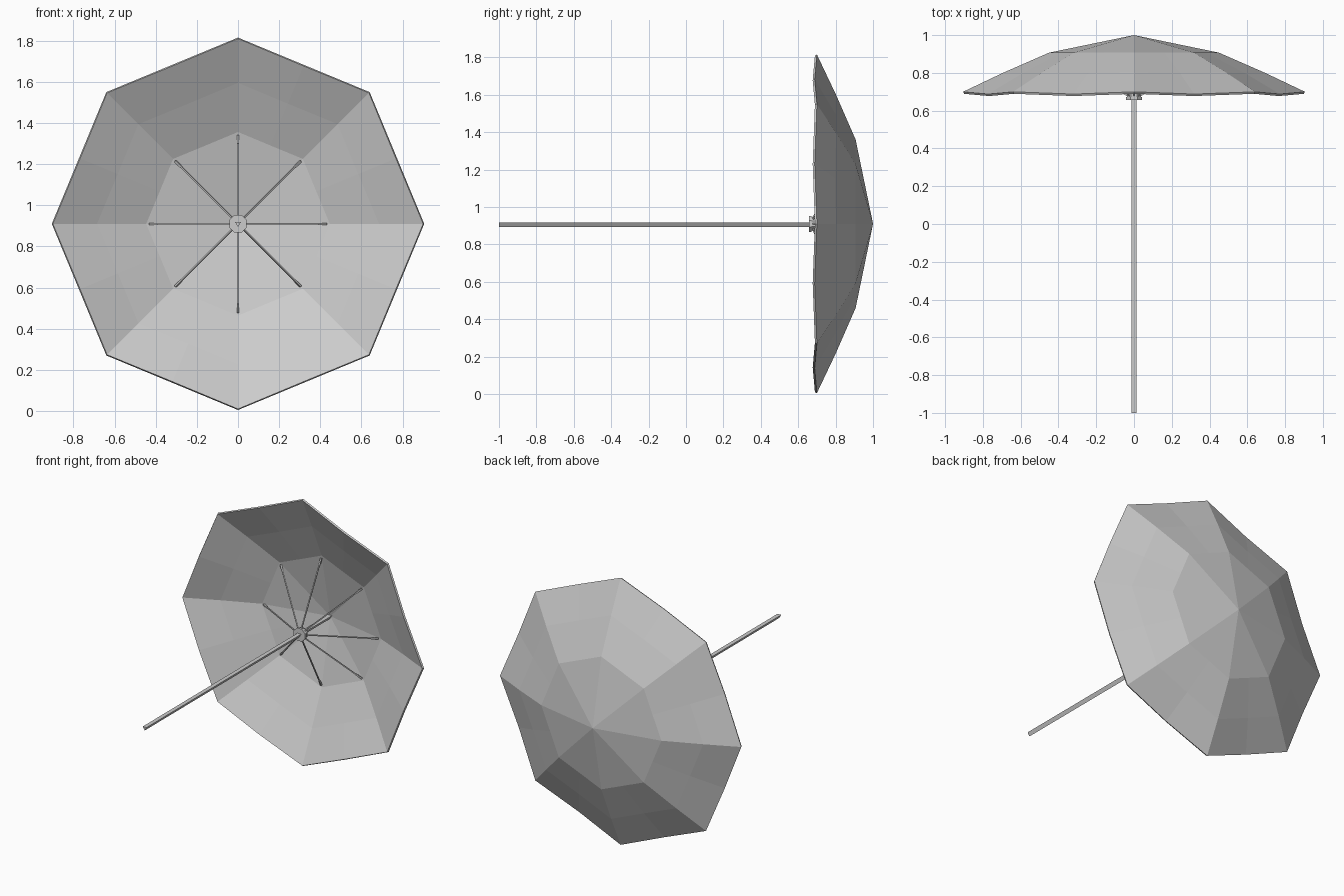
import bpy, bmesh, math
from mathutils import Vector

cube = bpy.data.objects.get("Cube")
if cube:
    bpy.data.objects.remove(cube, do_unlink=True)

MID = 0.91      # height of the shaft axis
SIDES = 8

grey = bpy.data.materials.new("light_grey")
grey.use_nodes = True
colour = (0.6, 0.6, 0.6, 1)
grey.diffuse_color = colour
grey.node_tree.nodes["Principled BSDF"].inputs["Base Color"].default_value = colour


def add_part(name, bm):
    bmesh.ops.recalc_face_normals(bm, faces=bm.faces)
    mesh = bpy.data.meshes.new(name)
    bm.to_mesh(mesh)
    bm.free()
    mesh.materials.append(grey)
    part = bpy.data.objects.new(name, mesh)
    bpy.context.collection.objects.link(part)
    return part


def around(radius, angle, y):
    """Point at a radius and angle about the shaft axis."""
    return Vector((radius * math.sin(angle), y, MID + radius * math.cos(angle)))


def prism(bm, start, end, r1, r2, sides, turn=0.0):
    """Straight tapered bar between two points."""
    axis = (end - start).normalized()
    up = Vector((0, 0, 1)) if abs(axis.z) < 0.8 else Vector((1, 0, 0))
    side = axis.cross(up).normalized()
    up = side.cross(axis)
    rings = []
    for centre, r in ((start, r1), (end, r2)):
        angles = [turn + math.tau * i / sides for i in range(sides)]
        rings.append([bm.verts.new(centre + r * (up * math.cos(a) + side * math.sin(a)))
                      for a in angles])
    for i in range(sides):
        j = (i + 1) % sides
        bm.faces.new((rings[0][i], rings[0][j], rings[1][j], rings[1][i]))
    bm.faces.new(rings[0])
    bm.faces.new(rings[1])


# Canopy: eight flat panels, each sagging slightly between the ribs
profile = [(0.45, 0.907, 0.0), (0.69, 0.802, 0.004), (0.905, 0.70, 0.012)]
bm = bmesh.new()
apex = bm.verts.new((0, 1.0, MID))
count = SIDES * 2
rings = []
for radius, y, sag in profile:
    ring = []
    for i in range(count):
        middle = i % 2
        r = radius * (math.cos(math.pi / SIDES) if middle else 1)
        ring.append(bm.verts.new(around(r, math.tau * i / count, y - sag * middle)))
    rings.append(ring)
for i in range(count):
    j = (i + 1) % count
    bm.faces.new((apex, rings[0][i], rings[0][j]))
    for inner, outer in zip(rings, rings[1:]):
        bm.faces.new((inner[i], outer[i], outer[j], inner[j]))
canopy = add_part("canopy", bm)
cloth = canopy.modifiers.new("thickness", "SOLIDIFY")
cloth.thickness = 0.012
# Keep the cloth inside the outer profile
cloth.offset = -1

# Three-sided shaft running up to the peak
bm = bmesh.new()
prism(bm, Vector((0, -1, MID)), Vector((0, 0.985, MID)), 0.016, 0.016, 3, math.pi)
add_part("shaft", bm)

# Runner hub with a slightly wider collar
bm = bmesh.new()
for y1, y2, r in ((0.657, 0.672, 0.046), (0.672, 0.692, 0.04)):
    prism(bm, Vector((0, y1, MID)), Vector((0, y2, MID)), r, r, SIDES, math.pi / SIDES)
add_part("runner_hub", bm)

# Stretchers from the hub out to the canopy ribs, with a thicker end
bm = bmesh.new()
for k in range(SIDES):
    a = math.tau * k / SIDES
    root, joint, tip = around(0.035, a, 0.68), around(0.39, a, 0.87), around(0.43, a, 0.892)
    prism(bm, root, joint, 0.005, 0.005, 4, math.pi / 4)
    prism(bm, joint, tip, 0.007, 0.007, 4, math.pi / 4)
add_part("stretchers", bm)
